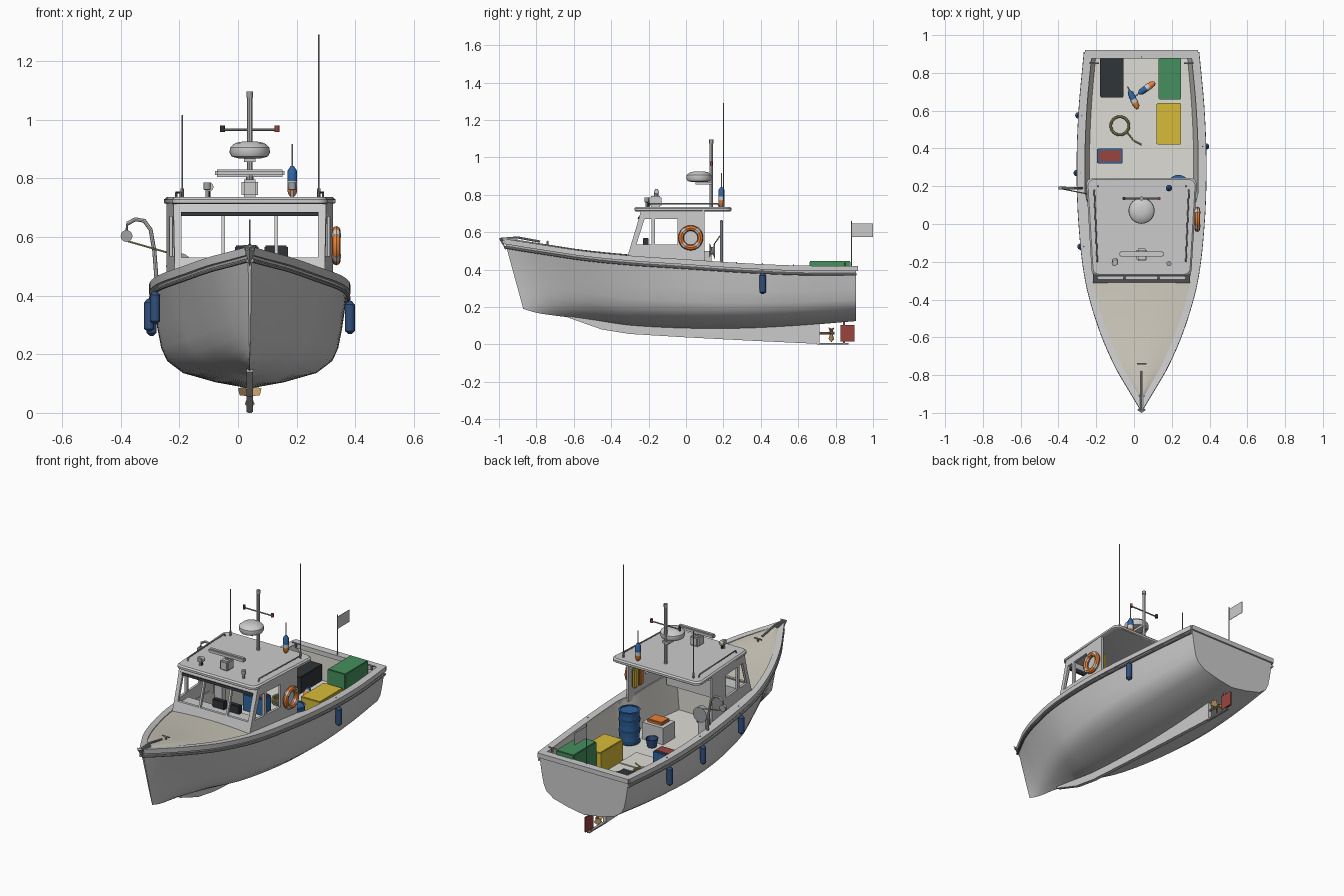
import bpy, bmesh
from math import radians, sin, cos, pi
from mathutils import Vector, Euler

if "Cube" in bpy.data.objects:
    bpy.data.objects.remove(bpy.data.objects["Cube"])

CX = 0.04          # centreline of the hull
FLOOR = 0.24
made = []
PALETTE = {"tan": (.60, .57, .49), "sole": (.74, .72, .66), "black": (.03, .035, .04),
           "steel": (.35, .36, .37), "blue": (.03, .13, .36), "navy": (.03, .08, .2),
           "orange": (.8, .22, .04), "red": (.32, .06, .05), "green": (.06, .28, .11),
           "yellow": (.68, .5, .04), "brass": (.5, .32, .13), "rope": (.42, .38, .15)}


def paint(obj, colour):
    if colour:
        mat = bpy.data.materials.get(colour)
        if not mat:
            mat = bpy.data.materials.new(colour)
            mat.use_nodes = True
            rgba = (*PALETTE[colour], 1)
            mat.diffuse_color = rgba
            mat.node_tree.nodes["Principled BSDF"].inputs["Base Color"].default_value = rgba
        obj.data.materials.append(mat)


def mesh(name, verts, faces, colour=None, bevel=0):
    bm = bmesh.new()
    vs = [bm.verts.new(v) for v in verts]
    for f in faces:
        bm.faces.new([vs[i] for i in f])
    bmesh.ops.recalc_face_normals(bm, faces=bm.faces)
    if bevel:
        bmesh.ops.bevel(bm, geom=bm.edges[:], offset=bevel, segments=2, affect='EDGES')
    data = bpy.data.meshes.new(name)
    bm.to_mesh(data)
    bm.free()
    obj = bpy.data.objects.new(name, data)
    bpy.context.collection.objects.link(obj)
    paint(obj, colour)
    made.append(obj)
    return obj


def loft(name, rings, colour=None, closed=False, caps=True):
    n = len(rings[0])
    faces = [(a * n + i, a * n + (i + 1) % n, (a + 1) * n + (i + 1) % n, (a + 1) * n + i)
             for a in range(len(rings) - 1) for i in range(n if closed else n - 1)]
    if caps:
        faces += [tuple(range(n)), tuple(range((len(rings) - 1) * n, len(rings) * n))]
    return mesh(name, [p for r in rings for p in r], faces, colour)


def box(name, lo, hi, colour=None, bevel=0):
    rings = [[(x, y, z) for x, y in ((lo[0], lo[1]), (hi[0], lo[1]), (hi[0], hi[1]), (lo[0], hi[1]))]
             for z in (lo[2], hi[2])]
    faces = [(0, 1, 2, 3), (4, 5, 6, 7)] + [(i, (i + 1) % 4, (i + 1) % 4 + 4, i + 4) for i in range(4)]
    return mesh(name, rings[0] + rings[1], faces, colour, bevel)


def rod(name, pts, r, colour=None, cyclic=False):
    cu = bpy.data.curves.new(name, 'CURVE')
    cu.dimensions, cu.bevel_depth, cu.bevel_resolution, cu.use_fill_caps = '3D', r, 2, True
    sp = cu.splines.new('POLY')
    sp.points.add(len(pts) - 1)
    for p, co in zip(sp.points, pts):
        p.co = (*co, 1)
    sp.use_cyclic_u = cyclic
    tmp = bpy.data.objects.new(name, cu)
    data = bpy.data.meshes.new_from_object(tmp)
    bpy.data.objects.remove(tmp)
    obj = bpy.data.objects.new(name, data)
    bpy.context.collection.objects.link(obj)
    paint(obj, colour)
    made.append(obj)


def lathe(name, profile, loc, colour=None, rot=(0, 0, 0), n=24):
    e = Euler(rot).to_matrix()
    loft(name, [[e @ Vector((r * cos(2 * pi * i / n), r * sin(2 * pi * i / n), z)) + Vector(loc)
                 for i in range(n)] for r, z in profile], colour, closed=True)


def slabs(name, quads, place, depth, colour=None):
    for q in quads:
        loft(name, [[place(u, v, d) for u, v in q] for d in (0, depth)], colour, closed=True)


def rect(a, b, c, d):
    return [(a, c), (b, c), (b, d), (a, d)]


# Hull lines: y, half width, sheer height, keel height, fullness
KEYS = [(-.97, .006, .555, .19, 0), (-.88, .06, .54, .168, 0), (-.75, .135, .52, .152, .1),
        (-.55, .22, .49, .13, .35), (-.3, .29, .465, .10, .65), (0, .325, .445, .085, .9),
        (.3, .335, .425, .085, 1), (.6, .325, .412, .10, 1), (.91, .297, .41, .125, 1)]
FULL = [(0, 0), (.35, .06), (.68, .15), (.84, .27), (.9, .4), (.94, .6), (.97, .8), (1, 1)]
VEE = [(0, 0), (.2, .06), (.35, .15), (.48, .27), (.57, .4), (.71, .6), (.85, .8), (1, 1)]


def hull_at(y):
    i = max(j for j in range(len(KEYS) - 1) if KEYS[j][0] <= y or j == 0)
    a, b = KEYS[i], KEYS[i + 1]
    p, q = KEYS[max(i - 1, 0)], KEYS[min(i + 2, len(KEYS) - 1)]
    h = b[0] - a[0]
    t = (y - a[0]) / h
    out = []
    for k in range(1, 5):
        m, n = (b[k] - p[k]) / (b[0] - p[0]) * h, (q[k] - a[k]) / (q[0] - a[0]) * h
        out.append((1 + 2 * t) * (1 - t) ** 2 * a[k] + t * (1 - t) ** 2 * m
                   + t * t * (3 - 2 * t) * b[k] + t * t * (t - 1) * n)
    return out


def span(a, b, n):
    return [a + (b - a) * i / n for i in range(n + 1)]


def section(y):
    w, s, k, f = hull_at(y)
    rake = .1 * max(0, (-y - .3) / .67)
    half = [(w * (u[0] * f + v[0] * (1 - f)), y + rake * (1 - u[1]), k + (s - k) * u[1])
            for u, v in zip(FULL, VEE)]
    return [(CX - x, yy, z) for x, yy, z in half[:0:-1]] + [(CX + x, yy, z) for x, yy, z in half]


def inner(y):
    return max(hull_at(y)[0] - .035 - .03 * min(1, max(0, (.15 - y) / .1)), .001)


loft("hull", [section(y) for y in span(-.97, .91, 48)])

# Gunwale caps and rub rails
for s, side in ((1, "left"), (-1, "right")):
    rings, rub = [], []
    for y in span(-.97, .91, 48):
        w, top = hull_at(y)[:2]
        i = inner(y) if y > -.28 else max(w - .03, .001)
        rings.append([(CX + s * x, y, top + z) for x, z in
                      ((w + .008, -.018), (w + .008, .01), (i, .01), (i, -.018))])
        rub.append((CX + s * (w + .002), y, top - .035))
    loft(side + "_gunwale", rings, closed=True)
    rod(side + "_rub_rail", rub, .007, "steel")
box("transom_cap", (CX - .3, .875, .392), (CX + .3, .92, .42))

# Foredeck and cockpit liner
loft("foredeck", [[(CX + u * max(hull_at(y)[0] - .02, .002), y, hull_at(y)[1] + .004 + .012 * (1 - u * u))
                   for u in span(-1, 1, 6)] for y in span(-.94, -.27, 14)], "tan", caps=False)
liner = []
for y in span(-.29, .885, 24):
    i, top = inner(y), hull_at(y)[1]
    liner.append([(CX + x, y, z) for x, z in ((-i, top), (-i * .92, FLOOR), (i * .92, FLOOR), (i, top))])
loft("cockpit_liner", liner, "sole")
box("floor_hatch", (-.03, .3, FLOOR), (.12, .46, FLOOR + .006), "sole")

# Keel, shoe, rudder, propeller
keel = [(-.62, .14), (-.45, .08), (-.3, .056), (0, .038), (.35, .02), (.715, .003)]
loft("keel", [[(CX + x, y, z) for x, z in ((-.011, b), (.011, b), (.011, hull_at(y)[2] + .02),
     (-.011, hull_at(y)[2] + .02))] for y, b in keel], closed=True)
box("keel_shoe", (CX - .008, .7, 0), (CX + .008, .87, .008), "steel")
box("rudder", (CX - .006, .825, .015), (CX + .006, .9, .105), "red", .002)
rod("rudder_stock", [(CX, .845, .005), (CX, .845, .15)], .006, "steel")
rod("propeller_shaft", [(CX, .7, .06), (CX, .795, .06)], .006, "brass")
for a in range(3):
    t = pi / 6 + a * 2 * pi / 3
    r, q = Vector((cos(t), 0, sin(t))), Vector((-sin(t), 0, cos(t)))
    c = Vector((CX, .775, .06))
    slabs("propeller_blade", [[(.004, -.006), (.03, -.017), (.046, 0), (.03, .017), (.004, .006)]],
          lambda u, v, d: c + r * u + q * v + Vector((0, v * .8 + d, 0)), .004, "brass")

# Wheelhouse sides: lower panel, header, aft panel and pillars around two windows
SIDE = [[(-.312, .42), (.1, .42), (.1, .535), (-.29, .535)], [(-.253, .67), (.1, .67), (.1, .72), (-.24, .72)],
        rect(-.045, .1, .535, .67), rect(-.185, -.165, .535, .67),
        [(-.29, .535), (-.265, .535), (-.222, .67), (-.253, .67)]]
for s in (1, -1):
    slabs("cabin_side", SIDE, lambda y, z, d: (CX + s * (.277 + y * .07 - d), y, z), .014)
# Windshield frame with three openings
FRONT = [rect(-.257, .257, .44, .53), rect(-.257, .257, .685, .72), rect(-.257, -.233, .53, .685),
         rect(.233, .257, .53, .685), rect(-.096, -.084, .53, .685), rect(.084, .096, .53, .685)]
slabs("windshield_frame", FRONT, lambda x, z, d: (CX + x, -.316 + (z - .46) * .3 + d, z), .016)
slabs("windshield_visor", [rect(-.235, .235, .672, .685)],
      lambda x, z, d: (CX + x, -.322 + (z - .46) * .3 + d, z), .012, "black")

# Roof with rounded corners
corners = [(-.265, -.275, 1, 1), (.265, -.275, -1, 1), (.292, .243, -1, -1), (-.292, .243, 1, -1)]
outline = []
for j, (x, y, sx, sy) in enumerate(corners):
    for a in span(pi + j * pi / 2, 1.5 * pi + j * pi / 2, 5):
        outline.append((CX + x + .035 * (sx + cos(a)), y + .035 * (sy + sin(a))))
loft("roof", [[(CX + (x - CX) * k, y * k, z) for x, y in outline]
              for k, z in ((.98, .712), (1, .716), (1, .728), (.97, .736))], closed=True)
for s in (1, -1):
    rod("roof_rail", [(CX + s * .235, -.2, .733), (CX + s * .235, -.19, .752),
                      (CX + s * .25, .17, .752), (CX + s * .25, .18, .733)], .004, "steel")
    lathe("horn", [(.006, 0), (.006, .025), (.013, .026), (.013, .05)], (CX + s * .145, -.21, .735), "steel")

# Mast, radar and roof gear
rod("mast", [(CX, .135, .73), (CX, .135, 1.09)], .009)
rod("mast_crossbar", [(CX - .095, .135, .965), (CX + .095, .135, .965)], .004, "steel")
for s, c in ((1, "red"), (-1, "black")):
    lathe("crossbar_light", [(.008, -.008), (.008, .014)], (CX + s * .093, .135, .965), c, n=12)
lathe("masthead_light", [(.011, 0), (.011, .02)], (CX, .135, 1.075), "steel", n=12)
lathe("radar_dome", [(.04, .868), (.062, .874), (.069, .888), (.067, .905), (.05, .92), (.02, .926)],
      (CX, .07, 0), n=32)
box("radar_bracket", (CX - .02, .05, .855), (CX + .02, .14, .869))
box("scanner_base", (CX - .028, -.195, .735), (CX + .028, -.13, .795), bevel=.008)
rod("scanner_post", [(CX, -.16, .79), (CX, -.16, .81)], .012, "steel")
box("scanner_bar", (CX - .118, -.172, .805), (CX + .118, -.145, .83), bevel=.006)
rod("searchlight_post", [(-.1, -.2, .73), (-.1, -.2, .76)], .006, "black")
lathe("searchlight", [(.008, -.02), (.016, -.01), (.016, .015)], (-.1, -.2, .77), "tan", (pi / 2, 0, 0))
for x, top in ((.275, 1.29), (-.19, 1.015)):
    rod("antenna", [(x, .2, .73), (x, .2, top)], .0025, "steel")
    rod("antenna_base", [(x, .2, .73), (x, .2, .765)], .006, "steel")


def buoy(loc, rot=(0, 0, 0), stick=.18):
    for c, prof in (("orange", [(.006, 0), (.015, .012), (.017, .035)]), (None, [(.017, .035), (.017, .055)]),
                    ("blue", [(.017, .055), (.016, .09), (.006, .105)]), ("tan", [(.003, 0), (.003, stick)])):
        lathe("marker_buoy", prof, loc, c, rot, 16)


buoy((.185, .19, .736))
buoy((.02, .61, .27), (-pi / 2, 0, radians(25)), .13)
buoy((.11, .75, .27), (-pi / 2, 0, radians(125)), .13)

# Life ring on the left wall
ring = [(.335, .025 + .052 * cos(a), .57 + .052 * sin(a)) for a in span(0, 2 * pi, 32)[:-1]]
rod("life_ring", ring, .015, "orange", True)
for k in range(4):
    rod("life_ring_band", ring[k * 8 + 3:k * 8 + 6], .0158)

# Fenders along the topsides
for s, y in ((1, .41), (-1, .575), (-1, .27), (-1, -.12)):
    x, top = CX + s * (hull_at(y)[0] + .008), hull_at(y)[1]
    lathe("fender", [(.006, 0), (.017, .01), (.017, .1), (.006, .112)], (x, y, top - .15), "navy", n=16)
    rod("fender_line", [(x, y, top - .04), (x - s * .02, y, top + .014)], .003, "steel")

# Hauling davit, block and line
rod("davit", [(-.275, .19, .42), (-.285, .19, .55), (-.298, .19, .625), (-.32, .19, .655),
              (-.35, .19, .66), (-.378, .19, .645)], .007)
lathe("davit_block", [(.02, -.008), (.02, .008)], (-.38, .19, .603), "steel", (pi / 2, 0, 0))
rod("block_hanger", [(-.378, .19, .645), (-.38, .19, .605)], .004, "steel")
rod("haul_line", [(-.375, .185, .585), (-.2, .15, .535)], .003, "rope")
lathe("hauler_drum", [(.045, -.015), (.02, -.004), (.02, .004), (.045, .015)], (-.2, .14, .5), "steel", (pi / 2, 0, 0))
box("hauler_stand", (-.225, .1, FLOOR), (-.175, .135, .5))

# Deck cargo
for name, lo, hi, c in (("bait_box", (-.18, .67), (-.055, .88), "black"), ("green_crate", (.13, .66), (.25, .88), "green"),
                        ("yellow_crate", (.12, .42), (.25, .64), "yellow"), ("blue_tray", (-.195, .32), (-.06, .4), "blue")):
    top = {"green_crate": .445, "yellow_crate": .37}.get(name, .34)
    box(name, (*lo, FLOOR), (*hi, top), c, .004)
box("tray_catch", (-.185, .33, .335), (-.07, .39, .345), "red")
lathe("barrel", [(.056, 0)] + [(r, z + k) for k in (.005, .07, .135) for r, z in ((.06, 0), (.06, .008), (.056, .012),
      (.056, .05))] + [(.06, .195), (.05, .196), (.05, .19)], (.235, .2, FLOOR), "blue")
for k in range(3):
    rod("rope_coil", [(-.075 + .048 * cos(a), .52 + .048 * sin(a), FLOOR + .008 + k * .01)
                      for a in span(0, 2 * pi, 24)[:-1]], .007, "rope", True)
rod("rope_tail", [(-.04, .49, .25), (0, .44, .247), (.04, .42, .247)], .004, "rope")
lathe("bucket", [(.025, 0), (.035, .05), (.03, .05), (.022, .01)], (.1, .18, FLOOR), "navy")

# Wheelhouse interior
box("engine_box", (.06, .02, FLOOR), (.2, .13, .34))
box("engine_box_gear", (.08, .035, .34), (.18, .115, .36), "orange", .006)
box("console", (-.19, -.285, .42), (.27, -.2, .52))
box("companionway_door", (-.07, -.285, FLOOR + .01), (.03, -.278, .44), "black")
for x in (.03, .13):
    box("display", (x - .04, -.23, .52), (x + .04, -.2, .57), "black", .004)
box("helm_seat", (-.16, -.08, .36), (-.07, .01, .39), "blue", .008)
rod("seat_post", [(-.115, -.035, FLOOR), (-.115, -.035, .36)], .012, "steel")
for y, c in ((.07, "yellow"), (.02, "orange")):
    box("life_jacket", (.275, y - .02, .5), (.3, y + .02, .62), c, .008)

# Bow roller, anchor, cleats and flag
box("bow_roller", (CX - .014, -.99, .553), (CX + .014, -.9, .567), "steel", .003)
rod("anchor_shank", [(CX, -.78, .55), (CX, -.9, .572), (CX, -.985, .565)], .006, "steel")
mesh("anchor_fluke", [(CX - .022, -.985, .572), (CX + .022, -.985, .572), (CX, -.96, .5), (CX, -1, .565)],
     [(0, 1, 2), (0, 1, 3), (1, 2, 3), (0, 2, 3)], "steel")
for x, y, z in ((CX, -.74, .535), (CX - .25, .85, .42), (CX + .25, .85, .42)):
    rod("cleat", [(x - .025, y, z + .016), (x + .025, y, z + .016)], .004, "steel")
    rod("cleat_post", [(x, y, z - .01), (x, y, z + .016)], .005, "steel")
rod("flag_pole", [(CX, .885, .41), (CX, .885, .66)], .003, "steel")
box("flag", (CX - .001, .885, .575), (CX + .001, 1, .648))

# Smooth curved parts, keep hard edges sharp
bpy.ops.object.select_all(action='DESELECT')
for o in made:
    o.select_set(True)
bpy.context.view_layer.objects.active = made[0]
bpy.ops.object.shade_smooth_by_angle(angle=radians(35))
